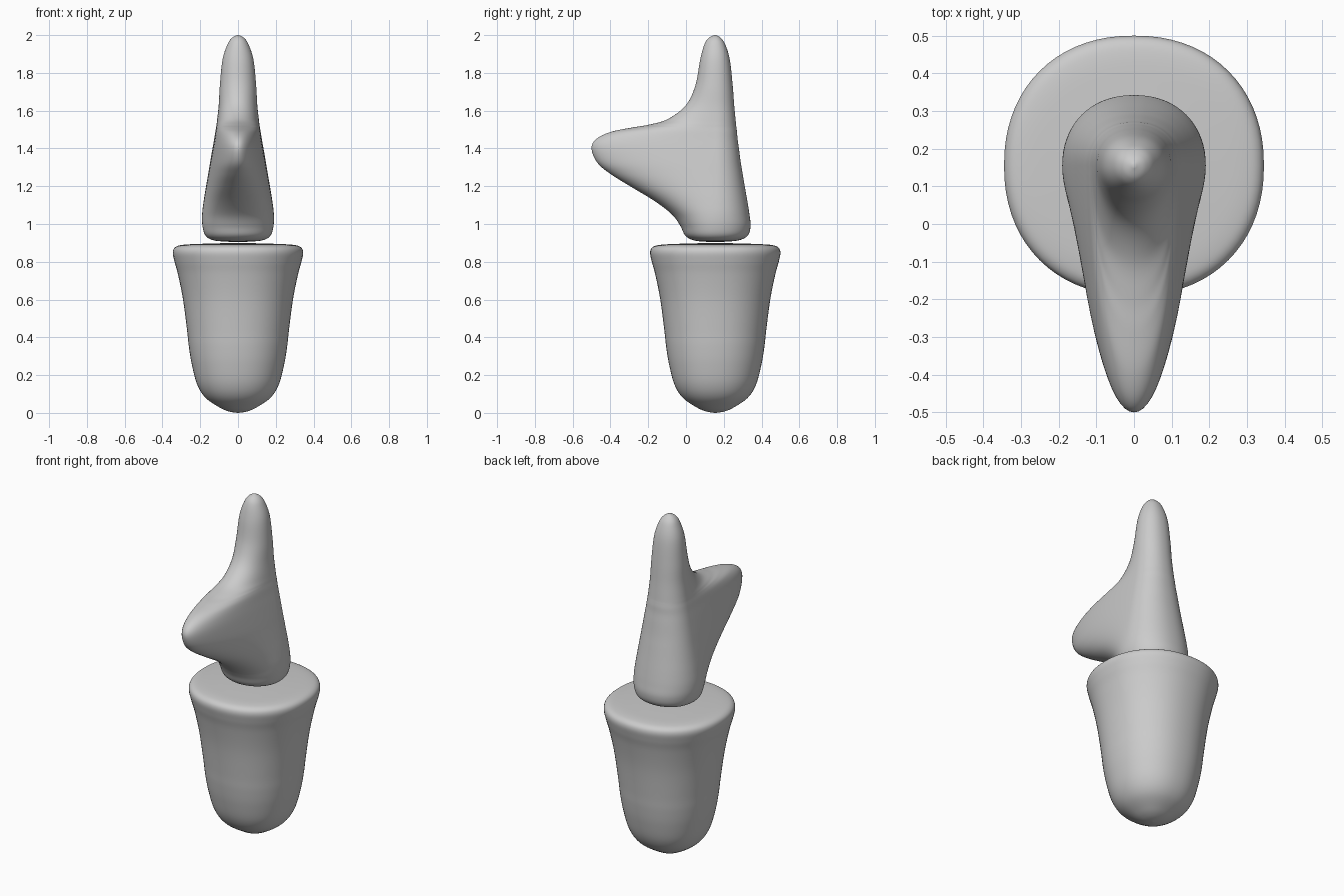
import bpy, bmesh, math

if "Cube" in bpy.data.objects:
    bpy.data.objects.remove(bpy.data.objects["Cube"])

CY = 0.155      # shared vertical axis (y) of both parts
SEG, SUB = 72, 6


def spline(keys):
    """Smooth Catmull-Rom interpolation of key rows."""
    out = []
    for i in range(len(keys) - 1):
        p0, p1 = keys[max(i - 1, 0)], keys[i]
        p2, p3 = keys[i + 1], keys[min(i + 2, len(keys) - 1)]
        for s in range(SUB):
            t = s / SUB
            out.append([0.5 * (2 * b + (c - a) * t + (2 * a - 5 * b + 4 * c - d) * t * t
                               + (3 * b - a - 3 * c + d) * t ** 3)
                        for a, b, c, d in zip(p0, p1, p2, p3)])
    out.append(list(keys[-1]))
    return out


def power(v, e):
    return math.copysign(abs(v) ** e, v)


def loft(name, keys, front_exp):
    """Stack rounded rings; each key row is (z, front y, back y, half width)."""
    bm = bmesh.new()
    rings = []
    for z, yf, yb, w in spline(keys):
        ring = []
        for k in range(SEG):
            a = 2 * math.pi * k / SEG
            c, s = math.cos(a), math.sin(a)
            e = 0.92 if s >= 0 else front_exp
            reach = yb - CY if s >= 0 else CY - yf
            ring.append(bm.verts.new((w * power(c, e), CY + reach * power(s, e), z)))
        rings.append(ring)
    for lo, hi in zip(rings, rings[1:]):
        for k in range(SEG):
            n = (k + 1) % SEG
            bm.faces.new((lo[k], lo[n], hi[n], hi[k]))
    bm.faces.new(rings[0][::-1])
    bm.faces.new(rings[-1])
    for f in bm.faces:
        f.smooth = True
    bmesh.ops.recalc_face_normals(bm, faces=bm.faces)
    mesh = bpy.data.meshes.new(name)
    bm.to_mesh(mesh)
    bm.free()
    ob = bpy.data.objects.new(name, mesh)
    bpy.context.collection.objects.link(ob)
    return ob


# Lower body: flared cup with a rounded bottom and flat top
cup = [(0, .003), (.008, .05), (.03, .1), (.08, .172), (.15, .216), (.254, .244),
       (.35, .26), (.44, .27), (.6, .291), (.73, .317), (.80, .336), (.85, .345),
       (.878, .331), (.89, .29), (.895, .2), (.898, .1), (.899, .003)]
loft("lower_body", [(z, CY - r, CY + r, r) for z, r in cup], 0.92)

# Head: tapering cone that swells forward into a pointed snout
head = [(.905, .15, .16, .004), (.907, .09, .22, .07), (.915, .035, .285, .135),
        (.94, -.005, .328, .173), (.99, -.03, .342, .188), (1.05, -.074, .336, .19),
        (1.12, -.164, .325, .182), (1.2, -.296, .311, .169), (1.265, -.4, .30, .158),
        (1.325, -.47, .29, .148), (1.4, -.5, .28, .135), (1.45, -.475, .273, .126),
        (1.487, -.4, .27, .12), (1.51, -.29, .267, .116), (1.525, -.2, .265, .114),
        (1.556, -.095, .262, .11), (1.63, 0, .255, .102), (1.735, .05, .247, .096),
        (1.87, .075, .232, .082), (1.95, .097, .208, .056), (1.985, .12, .184, .032),
        (2.0, .15, .16, .004)]
loft("head_with_snout", head, 0.99)
